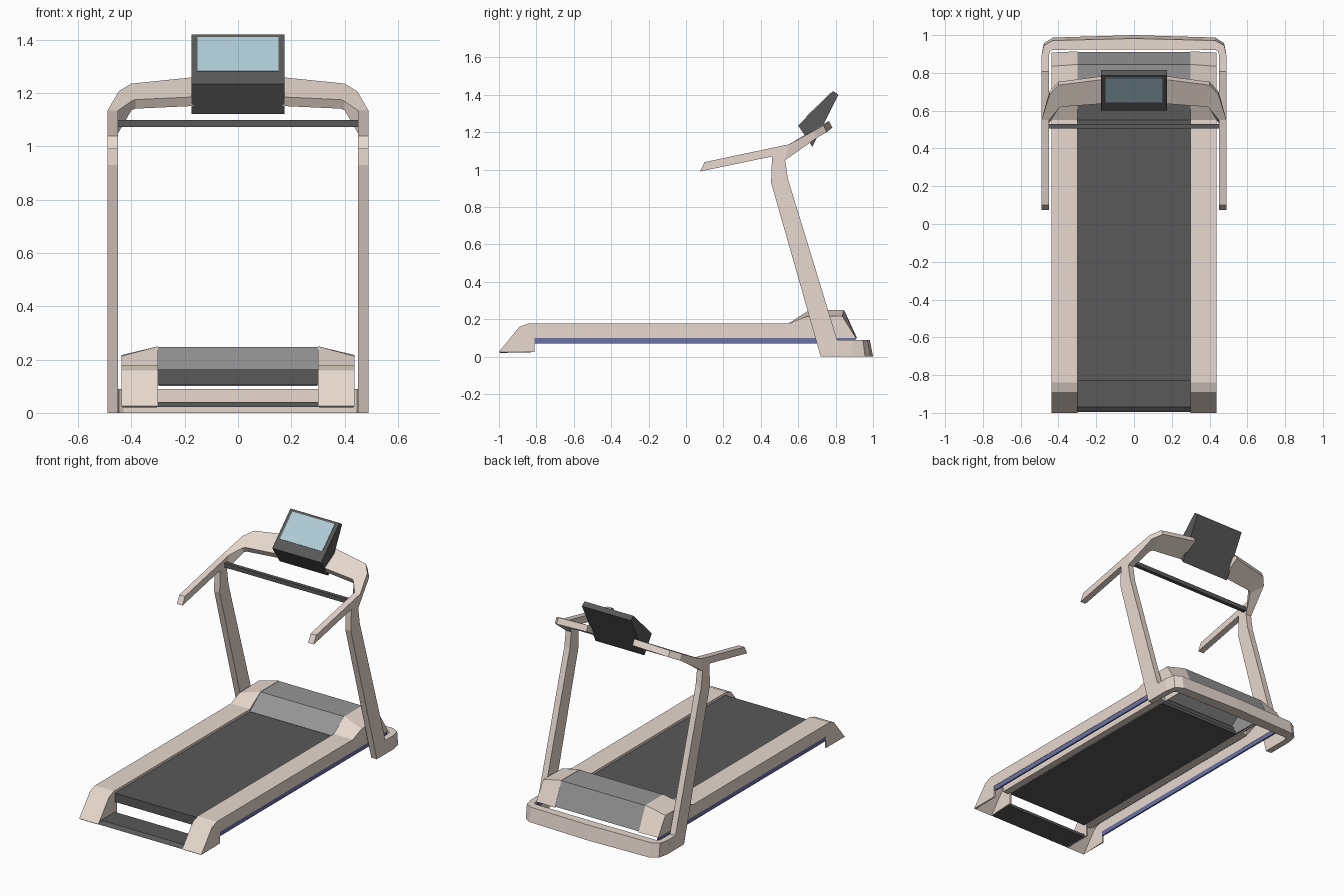
import bpy, bmesh
from mathutils import Vector

if "Cube" in bpy.data.objects:
    bpy.data.objects.remove(bpy.data.objects["Cube"])


def mat(name, r, g, b):
    m = bpy.data.materials.new(name)
    m.diffuse_color = (r, g, b, 1)
    m.use_nodes = True
    m.node_tree.nodes["Principled BSDF"].inputs["Base Color"].default_value = m.diffuse_color
    return m


BEIGE = mat("beige", 0.80, 0.69, 0.62)
DARK = mat("dark_grey", 0.10, 0.10, 0.10)
GREY = mat("hood_grey", 0.30, 0.30, 0.30)
BLUE = mat("blue_strip", 0.15, 0.17, 0.38)
SCREEN = mat("screen_blue", 0.43, 0.60, 0.67)


def loft(name, rings, material, mirror=False, open_sides=(), wall=0.01):
    """Skin equal-length rings of points; open_sides turns the solid into an open shell."""
    bm = bmesh.new()
    vr = [[bm.verts.new(p) for p in r] for r in rings]
    n = len(vr[0])
    opened = []
    for a, b in zip(vr, vr[1:]):
        for i in range(n):
            j = (i + 1) % n
            f = bm.faces.new((a[i], a[j], b[j], b[i]))
            if i in open_sides:
                opened.append(f)
    bm.faces.new(vr[0])
    bm.faces.new(vr[-1][::-1])
    bmesh.ops.recalc_face_normals(bm, faces=bm.faces)
    bmesh.ops.delete(bm, geom=opened, context='FACES')
    me = bpy.data.meshes.new(name)
    bm.to_mesh(me)
    bm.free()
    me.materials.append(material)
    ob = bpy.data.objects.new(name, me)
    bpy.context.collection.objects.link(ob)
    if mirror:
        ob.modifiers.new("mirror", 'MIRROR')
    if open_sides:
        s = ob.modifiers.new("wall", 'SOLIDIFY')
        s.thickness, s.offset = wall, -1
    return ob


def prism(name, x0, x1, profile, material, mirror=False, open_sides=()):
    """Extrude a (y, z) profile from x0 to x1."""
    return loft(name, [[(x, y, z) for y, z in profile] for x in (x0, x1)],
                material, mirror, open_sides)


def box(name, x0, x1, y0, y1, z0, z1, material, mirror=False):
    return prism(name, x0, x1, [(y0, z0), (y1, z0), (y1, z1), (y0, z1)], material, mirror)


# hollow side rails with rear feet and raised hood cheeks (cheeks slope outwards)
foot = [(-0.81, 0.10), (-0.81, 0.025), (-1.0, 0.025), (-0.89, 0.16), (-0.84, 0.178), (0.55, 0.178)]
inner = foot + [(0.66, 0.25), (0.845, 0.25), (0.914, 0.10)]
outer = foot + [(0.64, 0.213), (0.835, 0.217), (0.908, 0.10)]
loft("side_rail", [[(0.30, y, z) for y, z in inner],
                   [(0.437, y, z) for y, z in outer]], BEIGE, True, open_sides=(0, 1, 8))
box("under_beam", 0.30, 0.35, -0.83, 0.66, 0.10, 0.15, BEIGE, True)
box("blue_strip", 0.425, 0.435, -0.81, 0.905, 0.07, 0.10, BLUE, True)

# running belt, rear step plate and motor hood
box("running_belt", -0.30, 0.30, -0.83, 0.60, 0.125, 0.162, DARK)
box("belt_deck", -0.30, 0.30, -0.83, 0.62, 0.105, 0.125, DARK)
prism("rear_plate", -0.30, 0.30, [(-0.995, 0.022), (-0.97, 0.04), (-0.83, 0.04), (-0.83, 0.022)], DARK)
prism("motor_hood", -0.30, 0.30, [(0.55, 0.163), (0.66, 0.248), (0.845, 0.248), (0.91, 0.105),
                                  (0.60, 0.105)], GREY, open_sides=(3,))

# uprights with feet
prism("upright", 0.45, 0.49, [(0.72, 0), (0.89, 0), (0.89, 0.09), (0.808, 0.09), (0.545, 0.95),
                              (0.53, 1.05), (0.46, 1.072), (0.455, 0.93)], BEIGE, True)

# curved base bar: sections of (outer x, outer y, inner x, inner y)
base = []
for ox, oy, ix, iy in [(0.49, 0.89, 0.45, 0.89), (0.477, 0.957, 0.447, 0.912),
                       (0.43, 0.987, 0.43, 0.922), (0, 1.0, 0, 0.925)]:
    s = 0.018 * (oy - 0.89) / 0.11
    base.append([(ox, oy, 0), (ox, oy - s, 0.09), (ix, iy, 0.09), (ix, iy, 0)])
loft("base_bar", base + [[(-x, y, z) for x, y, z in r] for r in base[-2::-1]], BEIGE)

# hand grips
prism("hand_grip", 0.45, 0.49, [(0.075, 0.99), (0.10, 1.04), (0.55, 1.135), (0.53, 1.05),
                                (0.46, 1.07)], BEIGE, True)

# sloping arch from the grips to the console
arch = [[(0.49, 0.55, 1.135), (0.49, 0.53, 1.05), (0.45, 0.53, 1.05), (0.45, 0.55, 1.135)]]
for ox, oy, oz, ix, iy, iz in [(0.447, 0.685, 1.208, 0.40, 0.61, 1.17),
                               (0.40, 0.735, 1.236, 0.385, 0.62, 1.176),
                               (0.165, 0.765, 1.26, 0.165, 0.637, 1.186)]:
    arch.append([(ox, oy, oz), (ox, oy + 0.018, oz - 0.036),
                 (ix, iy + 0.018, iz - 0.034), (ix, iy, iz)])
loft("console_arm", arch, BEIGE, True)

# cross bar between the uprights
box("cross_bar", -0.455, 0.455, 0.505, 0.53, 1.073, 1.10, DARK)

# console and screen plate
lo, hi = Vector((0.60, 1.235)), Vector((0.787, 1.42))
prism("console", -0.175, 0.175, [lo, hi, (0.815, 1.40), (0.675, 1.122)], DARK)
a, b = lo.lerp(hi, 0.25), lo.lerp(hi, 0.94)
n = Vector((-0.7, 0.7)) * 0.004
prism("screen", -0.152, 0.152, [a - n, b - n, b + n, a + n], SCREEN)
